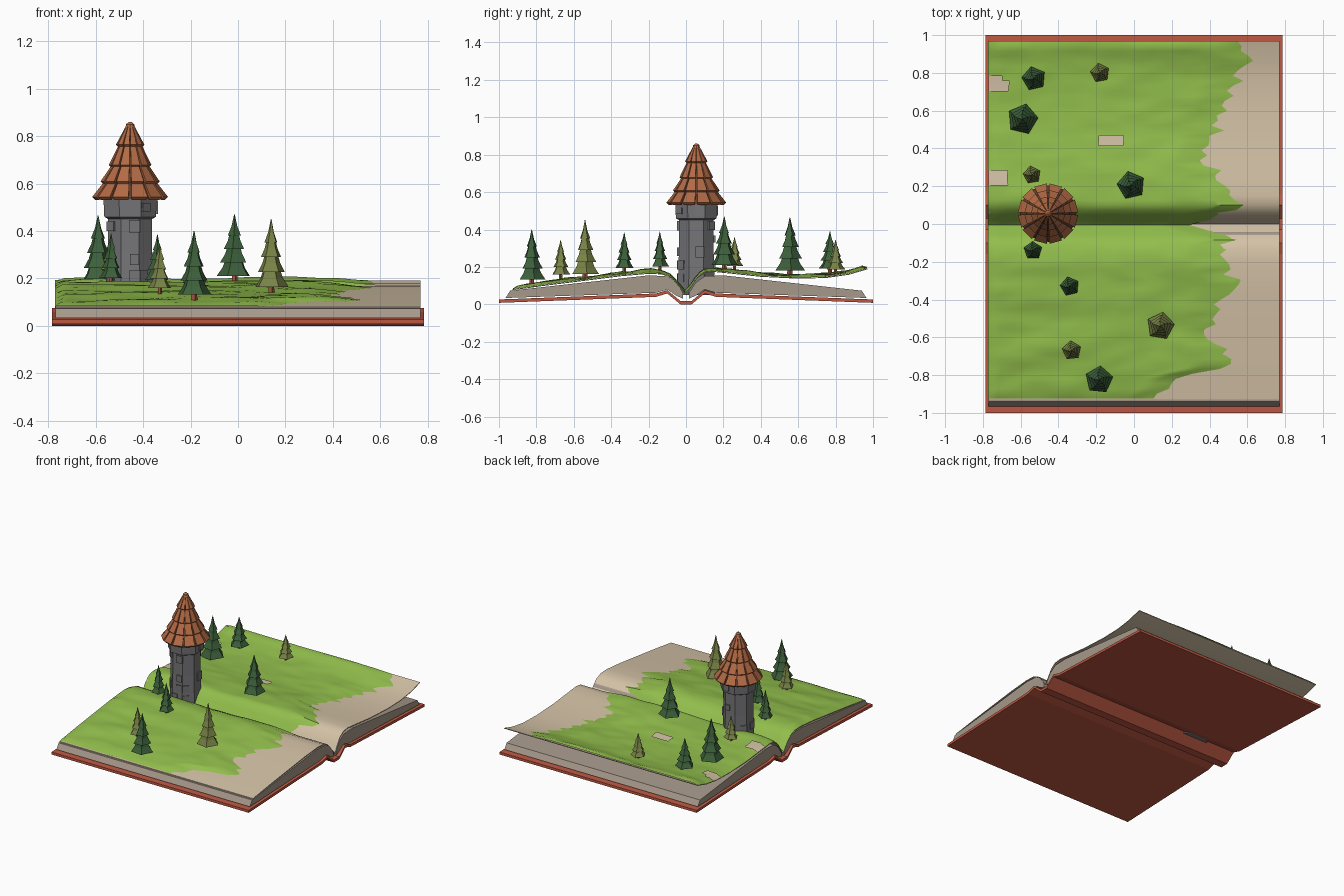
import bpy, math, random
from mathutils import Vector, noise

if "Cube" in bpy.data.objects:
    bpy.data.objects.remove(bpy.data.objects["Cube"])

random.seed(4)


def material(name, r, g, b):
    m = bpy.data.materials.new(name)
    m.diffuse_color = [((c / 255 + 0.055) / 1.055) ** 2.4 for c in (r, g, b)] + [1]
    m.use_nodes = True
    m.node_tree.nodes["Principled BSDF"].inputs["Base Color"].default_value = m.diffuse_color
    return m


COVER = material("red cover", 190, 88, 66)
PAGE = material("cream page", 212, 194, 166)
BLOCK = material("grey page edges", 166, 152, 138)
GRASS = material("grass green", 146, 190, 76)
STONE = material("stone grey", 118, 118, 120)
TILE = material("roof tile orange", 178, 106, 68)
WOOD = material("dark roof wood", 98, 62, 42)
PINE = material("dark pine", 60, 95, 58)
OLIVE = material("olive pine", 120, 130, 70)
TRUNK = material("trunk brown", 160, 80, 58)


def make(name, verts, faces, mat, smooth=False):
    me = bpy.data.meshes.new(name)
    me.from_pydata(verts, [], faces)
    me.materials.append(mat)
    me.update()
    ob = bpy.data.objects.new(name, me)
    bpy.context.collection.objects.link(ob)
    if smooth:
        me.shade_smooth()
    return ob


def lerp_table(pts, v):
    for (a, fa), (b, fb) in zip(pts, pts[1:]):
        if v <= b:
            return fa + (fb - fa) * max(0, (v - a) / (b - a))
    return pts[-1][1]


def slab(name, top, bottom, half, mat):
    """Extrude along x the strip between two (y, z) lines of equal length."""
    n = len(top)
    verts = [(x, y, z) for x in (-half, half) for line in (top, bottom) for y, z in line]
    T, B, R, S = 0, n, 2 * n, 3 * n          # left top/bottom, right top/bottom
    faces = [(T, B, S, R), (R + n - 1, S + n - 1, B + n - 1, T + n - 1)]
    for i in range(n - 1):
        faces += [(T + i, R + i, R + i + 1, T + i + 1), (B + i + 1, S + i + 1, S + i, B + i),
                  (T + i + 1, B + i + 1, B + i, T + i), (R + i, S + i, S + i + 1, R + i + 1)]
    return make(name, verts, faces, mat)


def rings(name, profile, sides, center, mat, turn=0.0):
    """Lathe of (radius, z) rings with flat faces and closed ends."""
    cx, cy = center
    verts, faces = [], []
    for r, z in profile:
        for k in range(sides):
            a = turn + 2 * math.pi * k / sides
            verts.append((cx + r * math.cos(a), cy + r * math.sin(a), z))
    for j in range(len(profile) - 1):
        for k in range(sides):
            a, b = j * sides + k, j * sides + (k + 1) % sides
            faces.append((a, b, b + sides, a + sides))
    faces.append(tuple(range(sides))[::-1])
    faces.append(tuple(range(len(verts) - sides, len(verts))))
    return make(name, verts, faces, mat)


def join(name, obs):
    with bpy.context.temp_override(active_object=obs[0], selected_editable_objects=obs):
        bpy.ops.object.join()
    obs[0].name = name


# Book cover with raised hinges around a flat spine
half_cover = [(0.03, 0.0), (0.10, 0.058), (0.16, 0.04), (1.0, 0.008)]
low = [(-y, z) for y, z in reversed(half_cover)] + half_cover
slab("book_cover", [(y, z + 0.018) for y, z in low], low, 0.785, COVER)

# Page blocks
b_top = [(0.015, 0.06), (0.05, 0.115), (0.10, 0.15), (0.20, 0.155), (0.94, 0.073)]
b_bot = [(0.015, 0.03), (0.05, 0.045), (0.10, 0.079), (0.16, 0.062), (0.965, 0.034)]
slab("back_page_block", b_top, b_bot, 0.77, BLOCK)
slab("front_page_block", [(-y, z) for y, z in reversed(b_top)],
     [(-y, z) for y, z in reversed(b_bot)], 0.77, BLOCK)

# Open pages: front one lies flat, back one curls upwards
page = [(-0.93, 0.08), (-0.75, 0.105), (-0.55, 0.13), (-0.35, 0.155), (-0.2, 0.168),
        (-0.13, 0.165), (-0.08, 0.145), (-0.04, 0.10), (0, 0.052), (0.03, 0.10), (0.06, 0.145),
        (0.10, 0.172), (0.15, 0.178), (0.25, 0.168), (0.4, 0.152), (0.6, 0.142), (0.75, 0.146),
        (0.87, 0.163), (0.97, 0.192)]
sheet = slab("open_pages", page, [(y, z - 0.005) for y, z in page], 0.77, PAGE)
sheet.data.shade_smooth()
sheet.data.set_sharp_from_angle(angle=math.radians(50))

# Grass land over the pages with a ragged right edge
shore = [(-0.92, 0.13), (-0.84, 0.24), (-0.8, 0.29), (-0.75, 0.48), (-0.67, 0.5), (-0.61, 0.42),
         (-0.5, 0.38), (-0.4, 0.48), (-0.3, 0.53), (-0.2, 0.48), (-0.08, 0.5), (0, 0.3),
         (0.09, 0.55), (0.23, 0.47), (0.37, 0.37), (0.5, 0.43), (0.6, 0.48), (0.74, 0.52),
         (0.83, 0.61), (0.97, 0.58)]


def land_z(x, y):
    n = noise.noise(Vector((x * 2.5, y * 7, 3.1))) + 0.5 * noise.noise(Vector((x * 7, y * 16, 8)))
    return lerp_table(page, y) + 0.016 + 0.011 * n


ROWS, COLS = 72, 36
verts, faces = [], []
for i in range(ROWS + 1):
    y = -0.925 + 1.893 * i / ROWS
    edge = lerp_table(shore, y) + random.uniform(-0.05, 0.05)
    for j in range(COLS + 1):
        t = j / COLS
        x = -0.772 + (edge + 0.772) * t
        base = lerp_table(page, y) + 0.001
        fade = min(1, (1 - t) * 8) * (0 if j == 0 else 1)
        if i in (0, ROWS):
            fade *= 0.3
        verts.append((x, y, base + (land_z(x, y) - base) * fade))
for i in range(ROWS):
    for j in range(COLS):
        a = i * (COLS + 1) + j
        cx, cy, _ = verts[a]
        bare = (0 < cx + 0.21 < 0.13 and abs(cy - 0.425) < 0.1 * (cx + 0.23) + 0.02) \
            or (cx < -0.7 and (abs(cy - 0.23) < 0.03 or abs(cy - 0.73) < 0.04))
        if not bare:
            faces.append((a, a + 1, a + COLS + 2, a + COLS + 1))
land = make("grass_land", verts, faces, GRASS, True)
land.data.set_sharp_from_angle(angle=math.radians(40))

# Stone tower
TC = (-0.455, 0.055)
rings("tower_wall", [(0.108, 0.05), (0.1, 0.3), (0.1, 0.45), (0.118, 0.46), (0.122, 0.54)],
      8, TC, STONE, math.pi / 8)

# Raised stones on the tower faces
verts, faces = [], []
BOX = [(0, 1, 3, 2), (4, 6, 7, 5), (0, 4, 5, 1), (2, 3, 7, 6), (0, 2, 6, 4), (1, 5, 7, 3)]
for k in range(8):
    out = Vector((math.cos(k * math.pi / 4), math.sin(k * math.pi / 4), 0))
    side = Vector((-out.y, out.x, 0))
    for z in (0.14, 0.21, 0.28, 0.35, 0.42, 0.5):
        if random.random() < 0.5:
            continue
        s = random.choice((-0.018, 0.018))
        d = 0.111 if z > 0.46 else 0.096
        w, h = random.uniform(0.017, 0.024), random.uniform(0.018, 0.03)
        n = len(verts)
        for o in (d - 0.015, d + 0.006):
            for u in (s - w, s + w):
                for v in (z - h, z + h):
                    verts.append(Vector((*TC, v)) + out * o + side * u)
        faces += [tuple(n + q for q in f) for f in BOX]
make("tower_stones", verts, faces, STONE)

# Tiered roof: dark core with separate tile plates
tiers = [(0.16, 0.53, 0.112, 0.605), (0.125, 0.595, 0.08, 0.675),
         (0.09, 0.665, 0.05, 0.76), (0.06, 0.75, 0.014, 0.85)]
core = [p for r0, z0, r1, z1 in tiers for p in ((r0 - 0.01, z0 + 0.008), (r1 - 0.008, z1))]
rings("roof_core", core, 12, TC, WOOD)
verts, faces = [], []
for r0, z0, r1, z1 in tiers:
    for k in range(12):
        n = len(verts)
        for off in (-0.014, 0.0):
            for a in (k + 0.08, k + 0.92):
                ang = a * math.pi / 6
                for r, z in ((r0, z0), (r1, z1)):
                    verts.append((TC[0] + (r + off) * math.cos(ang),
                                  TC[1] + (r + off) * math.sin(ang), z + (0.014 if off == 0 and r == r0 else 0)))
        faces += [tuple(n + q for q in f) for f in BOX]
make("roof_tiles", verts, faces, TILE)
rings("roof_cap", [(0.02, 0.835), (0.017, 0.85), (0.006, 0.86)], 8, TC, TILE)

# Pine trees: x, y, radius, top, leaf colour
trees = [(-0.53, 0.77, 0.065, 0.39, PINE), (-0.59, 0.555, 0.083, 0.465, PINE),
         (-0.18, 0.80, 0.052, 0.345, OLIVE), (-0.54, 0.26, 0.048, 0.36, OLIVE),
         (-0.015, 0.205, 0.076, 0.47, PINE), (-0.535, -0.14, 0.05, 0.39, PINE),
         (-0.34, -0.33, 0.052, 0.385, PINE), (0.14, -0.54, 0.075, 0.45, OLIVE),
         (-0.33, -0.67, 0.052, 0.345, OLIVE), (-0.185, -0.825, 0.075, 0.40, PINE)]
for i, (x, y, r, top, leaf) in enumerate(trees):
    ground = land_z(x, y)
    foot = ground + 0.022
    h = top - foot
    turn = math.pi / 2 + random.uniform(-0.3, 0.3)
    parts = []
    for k, (wide, slim) in enumerate(((1, 0.45), (0.8, 0.34), (0.6, 0.22), (0.38, 0.02))):
        z0 = foot + h * k * 0.22
        z1 = top if k == 3 else z0 + h * 0.3
        parts.append(rings("pine_tier", [(r * 0.3, z0 + h * 0.04), (r * wide, z0),
                                         (r * (wide * 0.4 + slim * 0.6), z0 + (z1 - z0) * 0.45),
                                         (r * slim, z1)], 5, (x, y), leaf, turn + k * 0.12))
    join("pine_leaves_%d" % (i + 1), parts)
    rings("pine_trunk_%d" % (i + 1), [(r * 0.2, ground - 0.015), (r * 0.14, foot + 0.03)], 5, (x, y), TRUNK)
